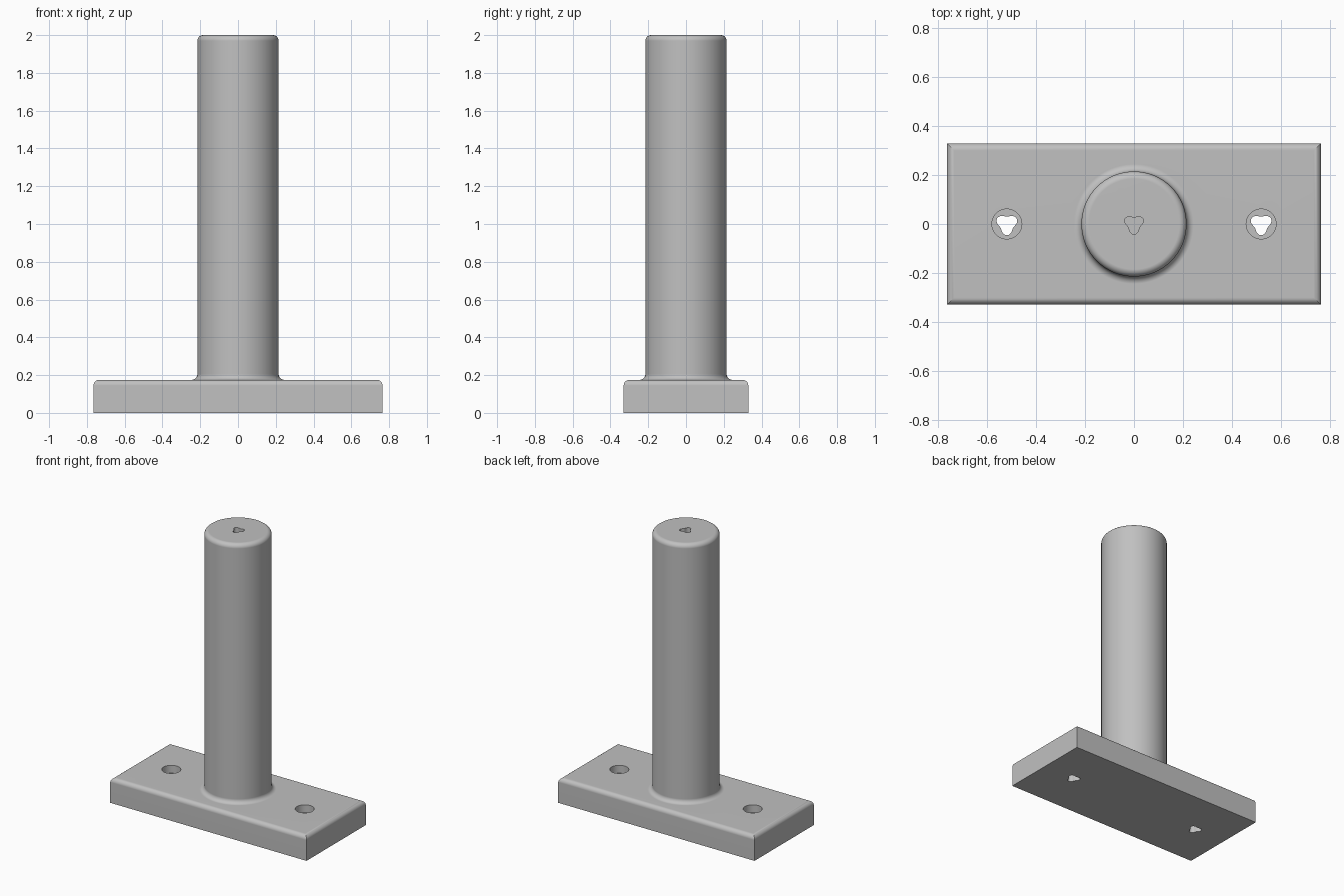
import bpy, bmesh, math
from math import sin, cos, pi, radians

if "Cube" in bpy.data.objects:
    bpy.data.objects.remove(bpy.data.objects["Cube"])

grey = bpy.data.materials.new("plain_grey")
grey.diffuse_color = (0.53, 0.53, 0.53, 1)
grey.use_nodes = True
grey.node_tree.nodes["Principled BSDF"].inputs["Base Color"].default_value = grey.diffuse_color

PLATE_TOP, RADIUS, ROUND = 0.175, 0.215, 0.03


def make_object(name, bm):
    bmesh.ops.recalc_face_normals(bm, faces=bm.faces)
    mesh = bpy.data.meshes.new(name)
    bm.to_mesh(mesh)
    bm.free()
    mesh.materials.append(grey)
    obj = bpy.data.objects.new(name, mesh)
    bpy.context.collection.objects.link(obj)
    return obj


def stack(name, rings):
    """Closed solid skinned through equally long rings of points."""
    bm = bmesh.new()
    loops = [[bm.verts.new(p) for p in ring] for ring in rings]
    n = len(loops[0])
    for a, b in zip(loops, loops[1:]):
        for i in range(n):
            j = (i + 1) % n
            bm.faces.new((a[i], a[j], b[j], b[i]))
    bm.faces.new(loops[0])
    bm.faces.new(loops[-1])
    return make_object(name, bm)


def circle(r, z, x=0, n=96):
    return [(x + r * cos(2 * pi * i / n), r * sin(2 * pi * i / n), z) for i in range(n)]


def trefoil(r, lobe, z, x=0, n=48):
    ring = []
    for i in range(n):
        t = 2 * pi * i / n
        d = r + lobe * cos(3 * (t - radians(30)))
        ring.append((x + d * cos(t), d * sin(t), z))
    return ring


def combine(obj, other, operation):
    mod = obj.modifiers.new(operation, 'BOOLEAN')
    mod.operation, mod.solver, mod.object = operation, 'EXACT', other
    bpy.context.view_layer.objects.active = obj
    bpy.ops.object.modifier_apply(modifier=mod.name)
    bpy.data.objects.remove(other)


# Base plate with rounded top edges
bm = bmesh.new()
bmesh.ops.create_cube(bm, size=1)
for v in bm.verts:
    v.co = (v.co.x * 1.53, v.co.y * 0.66, (v.co.z + 0.5) * PLATE_TOP)
top_edges = [e for e in bm.edges if all(v.co.z > 0.1 for v in e.verts)]
bmesh.ops.bevel(bm, geom=top_edges, offset=ROUND, segments=6, profile=0.5, affect='EDGES')
mount = make_object("post_mount", bm)

# Post: flared foot, straight shaft, rounded top
angles = [radians(a) for a in range(0, 91, 15)]
foot = [(RADIUS + ROUND - ROUND * sin(a), PLATE_TOP + ROUND - ROUND * cos(a)) for a in angles]
crown = [(RADIUS - ROUND + ROUND * cos(a), 2 - ROUND + ROUND * sin(a)) for a in angles]
profile = [(RADIUS + ROUND, 0.1)] + foot + crown
combine(mount, stack("post", [circle(r, z) for r, z in profile]), 'UNION')

# Three-lobed pilot hole in the top of the post
combine(mount, stack("pilot_cut", [trefoil(0.034, 0.008, z) for z in (1.7, 2.1)]), 'DIFFERENCE')

# Screw holes: three-lobed through hole under a round recess
for x in (-0.52, 0.52):
    combine(mount, stack("screw_cut", [trefoil(0.038, 0.008, z, x) for z in (-0.1, 0.15)]), 'DIFFERENCE')
    combine(mount, stack("recess_cut", [circle(0.061, z, x, 48) for z in (0.12, 0.3)]), 'DIFFERENCE')

# Smooth rounds, flat faces kept flat
mount.select_set(True)
bpy.context.view_layer.objects.active = mount
bpy.ops.object.shade_smooth_by_angle(angle=radians(30))
flat = mount.modifiers.new("flat_faces", 'WEIGHTED_NORMAL')
flat.keep_sharp = True
